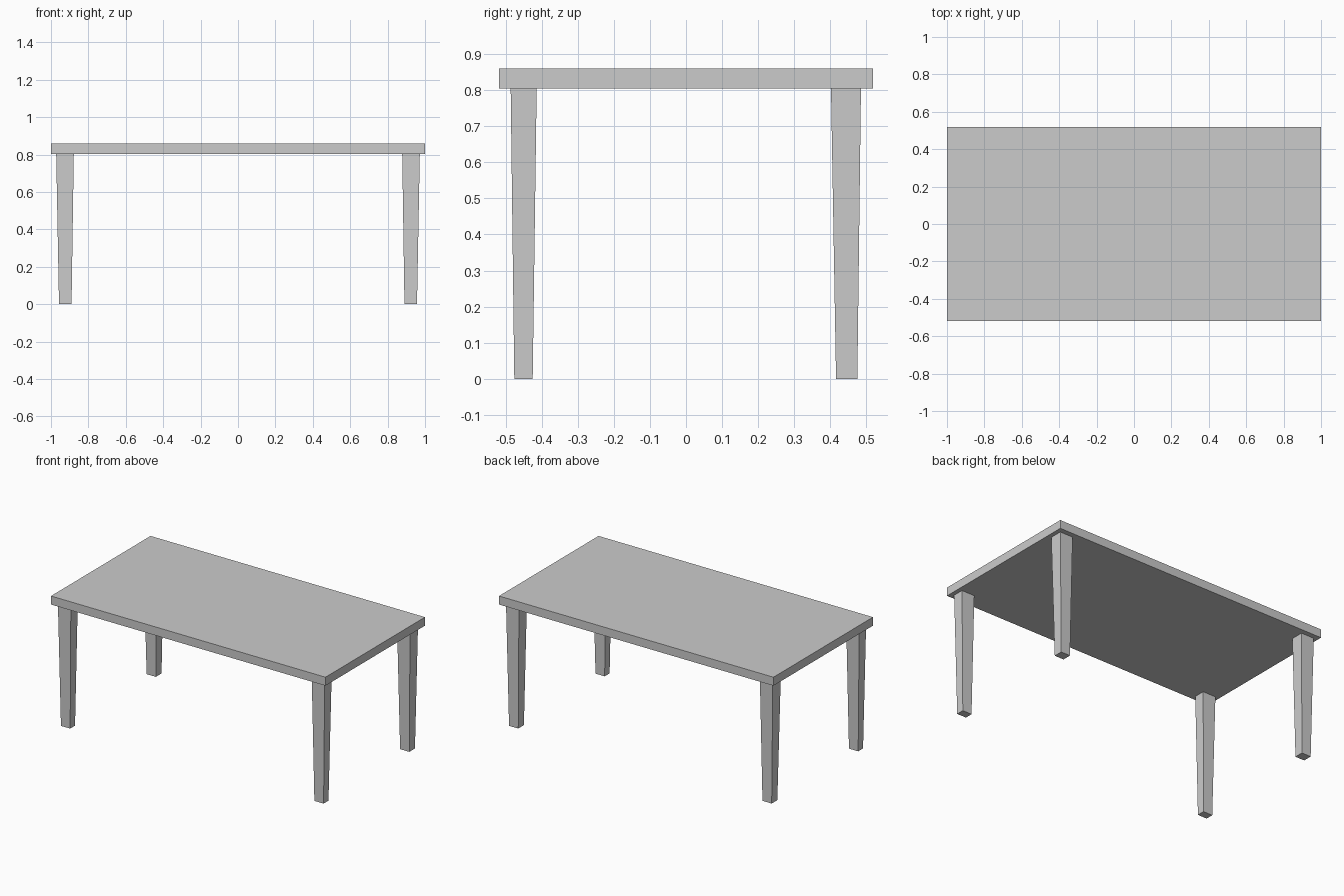
import bpy
import bmesh

if "Cube" in bpy.data.objects:
    bpy.data.objects.remove(bpy.data.objects["Cube"])

TOP_Z, UNDER_Z = 0.86, 0.804


def prism(name, lower, upper):
    """Four-sided block between two (x0, x1, y0, y1, z) rectangles."""
    bm = bmesh.new()
    rings = []
    for x0, x1, y0, y1, z in (lower, upper):
        rings.append([bm.verts.new((x, y, z))
                      for x, y in ((x0, y0), (x1, y0), (x1, y1), (x0, y1))])
    low, up = rings
    bm.faces.new(low[::-1])
    bm.faces.new(up)
    for i in range(4):
        j = (i + 1) % 4
        bm.faces.new((low[i], low[j], up[j], up[i]))
    mesh = bpy.data.meshes.new(name)
    bm.to_mesh(mesh)
    bm.free()
    obj = bpy.data.objects.new(name, mesh)
    bpy.context.collection.objects.link(obj)
    return obj


# Table top
prism("table_top", (-1, 1, -0.518, 0.518, UNDER_Z), (-1, 1, -0.518, 0.518, TOP_Z))

# Tapered legs: front pair slightly thinner in depth than the back pair
leg_depths = {
    "front": ((-0.476, -0.425), (-0.486, -0.414)),
    "back": ((0.416, 0.475), (0.402, 0.485)),
}
for row, (foot, head) in leg_depths.items():
    leg = prism(row + "_legs", (0.89, 0.957, *foot, 0), (0.878, 0.972, *head, UNDER_Z))
    mirror = leg.modifiers.new("mirror", 'MIRROR')
    mirror.use_axis = (True, False, False)
